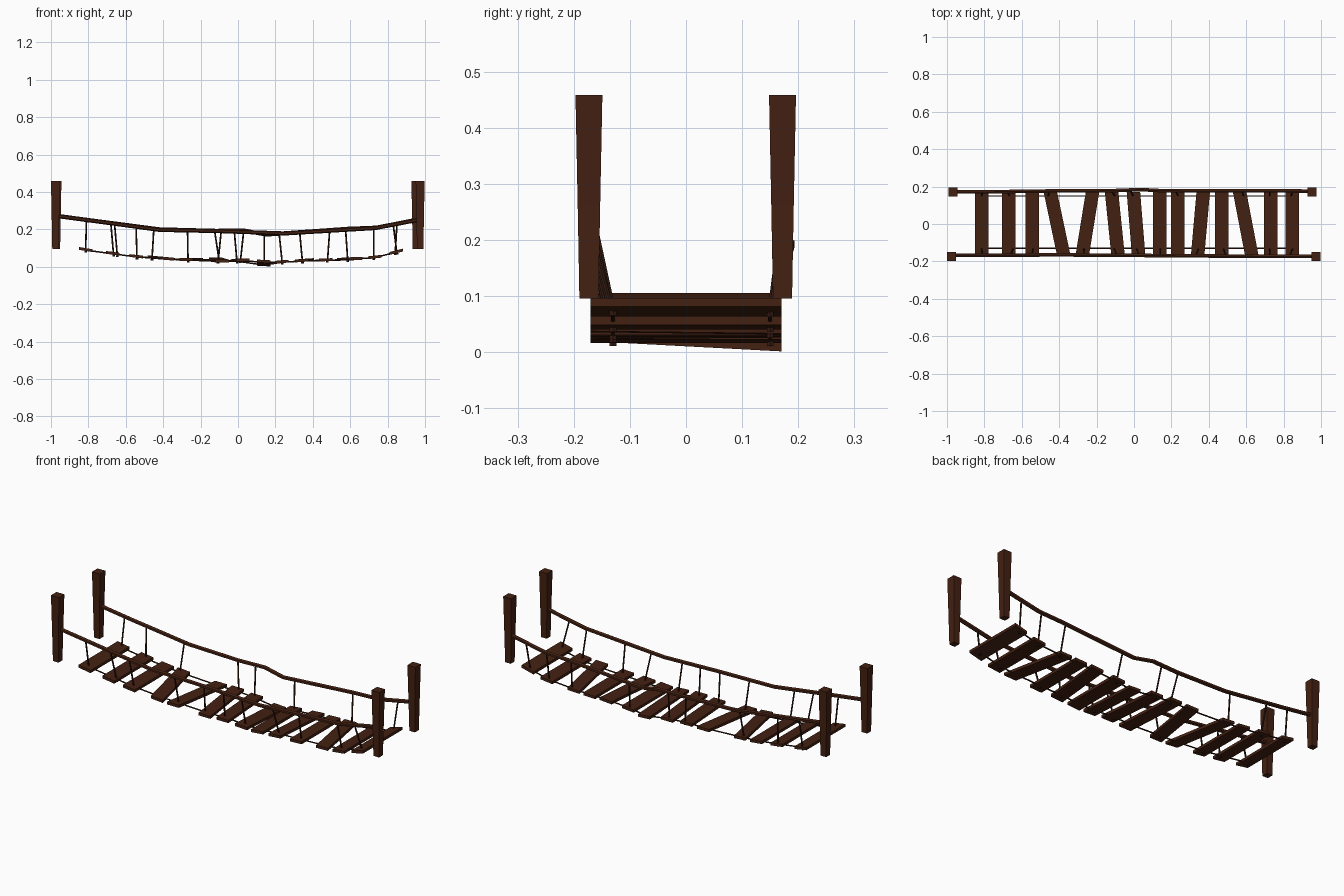
import bpy, bmesh
from mathutils import Vector

if "Cube" in bpy.data.objects:
    bpy.data.objects.remove(bpy.data.objects["Cube"])

wood = bpy.data.materials.new("dark_wood")
wood.diffuse_color = (0.058, 0.015, 0.006, 1)
wood.use_nodes = True
wood.node_tree.nodes["Principled BSDF"].inputs["Base Color"].default_value = wood.diffuse_color
rope_mat = bpy.data.materials.new("dark_rope")
rope_mat.diffuse_color = (0.035, 0.011, 0.006, 1)
rope_mat.use_nodes = True
rope_mat.node_tree.nodes["Principled BSDF"].inputs["Base Color"].default_value = rope_mat.diffuse_color


def finish(name, bm, mat):
    bmesh.ops.recalc_face_normals(bm, faces=bm.faces)
    me = bpy.data.meshes.new(name)
    bm.to_mesh(me)
    bm.free()
    me.materials.append(mat)
    ob = bpy.data.objects.new(name, me)
    bpy.context.collection.objects.link(ob)
    return ob


def skin(bm, rings):
    """Bridge equal rings of points and cap both ends."""
    vs = [[bm.verts.new(p) for p in r] for r in rings]
    n = len(vs[0])
    for a, b in zip(vs, vs[1:]):
        for i in range(n):
            bm.faces.new((a[i], a[(i + 1) % n], b[(i + 1) % n], b[i]))
    bm.faces.new(vs[0][::-1])
    bm.faces.new(vs[-1])


def tube(bm, pts, r, sides=6):
    """Low-poly tube along a path of points."""
    from math import cos, sin, tau
    pts = [Vector(p) for p in pts]
    rings = []
    for i, p in enumerate(pts):
        t = (pts[min(i + 1, len(pts) - 1)] - pts[max(i - 1, 0)]).normalized()
        u = t.cross(Vector((0, 1, 0))).normalized()
        v = t.cross(u)
        rings.append([p + r * (cos(tau * k / sides) * u + sin(tau * k / sides) * v)
                      for k in range(sides)])
    skin(bm, rings)


def height(path, x):
    """Point on a polyline at a given x."""
    for a, b in zip(path, path[1:]):
        if x <= b[0]:
            break
    return Vector(a).lerp(Vector(b), (x - a[0]) / (b[0] - a[0]))


# Four corner posts, slightly narrower at the foot
posts = {"front_left_post": (-0.976, -0.173), "back_left_post": (-0.968, 0.172),
         "front_right_post": (0.974, -0.173), "back_right_post": (0.951, 0.172)}
for name, (x, y) in posts.items():
    bm = bmesh.new()
    skin(bm, [[(x + sx * h, y + sy * h, z)
               for sx, sy in ((-1, -1), (1, -1), (1, 1), (-1, 1))]
              for z, h in ((0.096, 0.017), (0.26, 0.02), (0.458, 0.024))])
    finish(name, bm, wood)

# Planks: front x, back x, front z, back z, roll in z across the width
planks = [(-0.815, -0.815, 0.092, 0.092, -0.012), (-0.67, -0.67, 0.072, 0.072, -0.01),
          (-0.545, -0.545, 0.056, 0.056, -0.008), (-0.375, -0.447, 0.043, 0.050, -0.006),
          (-0.277, -0.222, 0.039, 0.039, 0.0), (-0.085, -0.12, 0.030, 0.041, 0.0),
          (0.025, -0.003, 0.036, 0.032, 0.0), (0.137, 0.137, 0.029, 0.011, -0.004),
          (0.235, 0.235, 0.027, 0.027, 0.006), (0.34, 0.37, 0.033, 0.036, 0.005),
          (0.47, 0.47, 0.037, 0.037, 0.003), (0.63, 0.565, 0.044, 0.040, 0.002),
          (0.73, 0.73, 0.052, 0.052, 0.008), (0.845, 0.845, 0.080, 0.080, 0.018)]
HALF_W, HALF_T, HALF_L = 0.036, 0.0075, 0.17
for i, (xf, xb, zf, zb, roll) in enumerate(planks):
    bm = bmesh.new()
    skin(bm, [[(x + sx * HALF_W, y, z + sx * roll / 2 + st * HALF_T)
               for sx, st in ((-1, -1), (1, -1), (1, 1), (-1, 1))]
              for x, y, z in ((xf, -HALF_L, zf), (xb, HALF_L, zb))])
    finish(f"plank_{i + 1}", bm, wood)

# Sagging hand rails
rails = {
    "front": [(-0.975, -0.167, 0.272), (-0.72, -0.167, 0.238), (-0.42, -0.165, 0.197),
              (-0.08, -0.167, 0.190), (0.25, -0.170, 0.178), (0.735, -0.173, 0.207),
              (0.97, -0.173, 0.252)],
    "back": [(-0.965, 0.172, 0.272), (-0.78, 0.172, 0.247), (-0.42, 0.177, 0.200),
             (-0.12, 0.178, 0.192), (0.035, 0.184, 0.193), (0.15, 0.178, 0.172),
             (0.59, 0.177, 0.203), (0.74, 0.177, 0.209), (0.95, 0.176, 0.25)]}
# Hanger ropes: x at the rail, x at the deck
hangers = {
    "front": [(-0.81, -0.815), (-0.66, -0.645), (-0.545, -0.54), (-0.27, -0.267),
              (-0.09, -0.107), (0.03, 0.012), (0.14, 0.14), (0.33, 0.345),
              (0.49, 0.478), (0.725, 0.725), (0.83, 0.85)],
    "back": [(-0.81, -0.815), (-0.68, -0.665), (-0.45, -0.46), (-0.125, -0.10),
             (-0.02, -0.005), (0.22, 0.237), (0.575, 0.587), (0.725, 0.725),
             (0.85, 0.84)]}
for side, y in (("front", -0.13), ("back", 0.15)):
    bm = bmesh.new()
    tube(bm, rails[side], 0.011)
    finish(side + "_hand_rail", bm, wood)

    # Deck rope threaded along the planks
    t = (y + HALF_L) / (2 * HALF_L)
    deck = [(xf + (xb - xf) * t, y, zf + (zb - zf) * t - 0.003)
            for xf, xb, zf, zb, _ in planks]
    bm = bmesh.new()
    tube(bm, deck, 0.004)
    finish(side + "_deck_rope", bm, rope_mat)

    bm = bmesh.new()
    for xt, xd in hangers[side]:
        foot = height(deck, xd)
        foot.z -= 0.010
        tube(bm, [height(rails[side], xt), foot], 0.0045)
        # Knot under the plank
        tube(bm, [foot - Vector((0, 0, 0.003)), foot + Vector((0, 0, 0.005))], 0.007)
    finish(side + "_hanger_ropes", bm, rope_mat)
